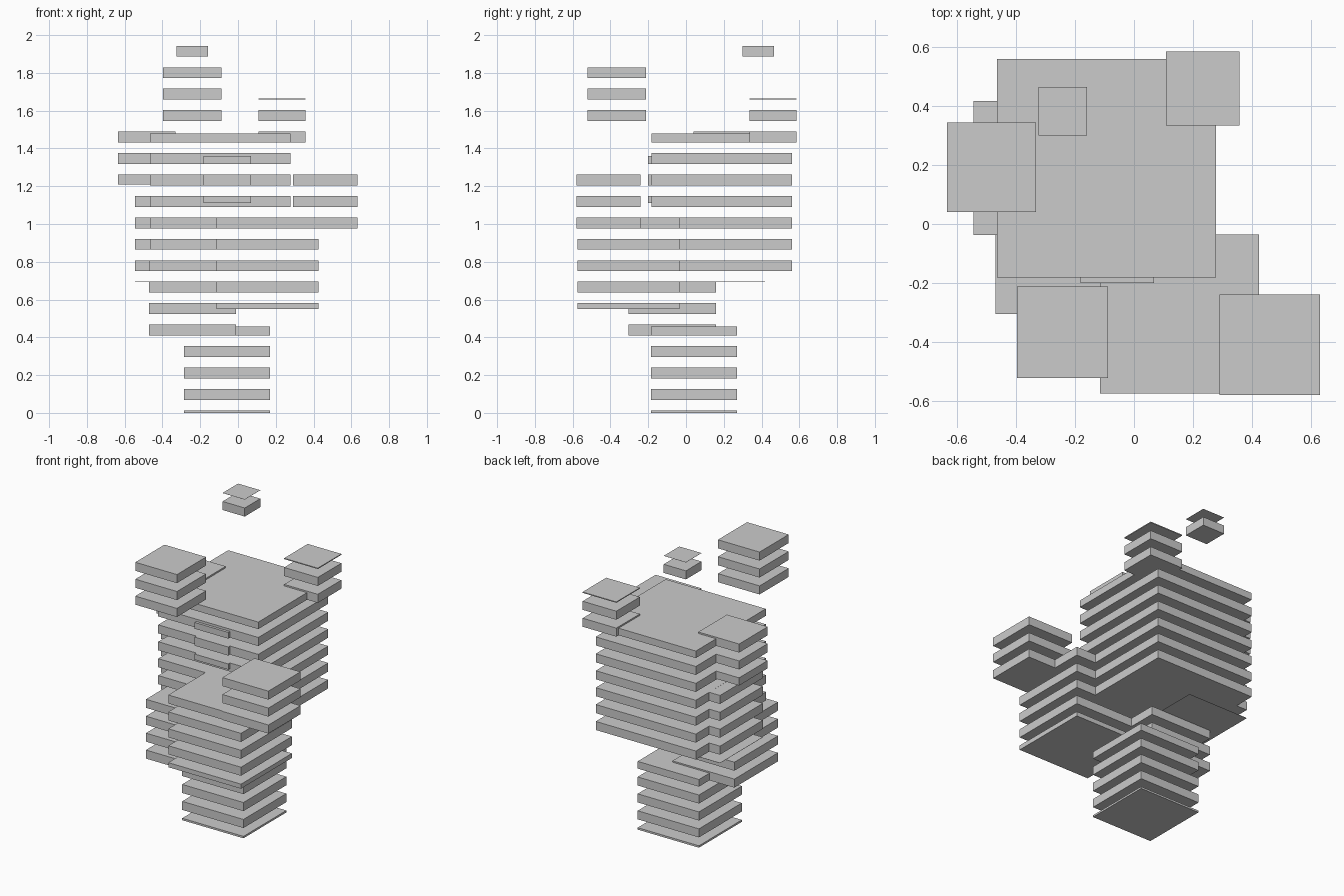
import bpy, bmesh
from mathutils import Matrix, Vector

if "Cube" in bpy.data.objects:
    bpy.data.objects.remove(bpy.data.objects["Cube"])

# Horizontal layers shared by every block: solid bands separated by gaps
PITCH, THICK, FIRST_TOP, LAYERS = 0.11355, 0.0575, 0.013, 19


def add_box(bm, lo, hi):
    lo, hi = Vector(lo), Vector(hi)
    size = hi - lo
    mat = Matrix.Translation((lo + hi) / 2) @ Matrix.Diagonal((*size, 1))
    bmesh.ops.create_cube(bm, size=1, matrix=mat)


def sliced_block(name, x, y, z):
    """A block reduced to the layers that fall inside its height."""
    bm = bmesh.new()
    for k in range(LAYERS):
        top = FIRST_TOP + k * PITCH
        z0, z1 = max(top - THICK, z[0]), min(top, z[1])
        if z1 - z0 > 0.0003:
            add_box(bm, (x[0], y[0], z0), (x[1], y[1], z1))
    mesh = bpy.data.meshes.new(name)
    bm.to_mesh(mesh)
    bm.free()
    bpy.context.collection.objects.link(bpy.data.objects.new(name, mesh))


# Name, x range, y range, z range of each block
blocks = [
    ("base_block", (-0.285, 0.17), (-0.185, 0.27), (0, 0.458)),
    ("lower_left_block", (-0.47, -0.01), (-0.305, 0.158), (0.405, 0.86)),
    ("lower_front_block", (-0.115, 0.425), (-0.575, -0.035), (0.55, 1.09)),
    ("main_block", (-0.465, 0.278), (-0.182, 0.56), (0.737, 1.479)),
    ("left_block", (-0.545, -0.09), (-0.037, 0.418), (0.693, 1.148)),
    ("upper_left_block", (-0.635, -0.332), (0.04, 0.344), (1.21, 1.513)),
    ("front_inset_block", (-0.182, 0.068), (-0.2, 0.05), (1.11, 1.36)),
    ("right_block", (0.29, 0.632), (-0.58, -0.24), (0.94, 1.28)),
    ("back_right_block", (0.108, 0.358), (0.335, 0.585), (1.415, 1.665)),
    ("upper_front_block", (-0.397, -0.088), (-0.522, -0.213), (1.525, 1.833)),
    ("top_block", (-0.325, -0.16), (0.3, 0.465), (1.837, 2.0)),
]
for b in blocks:
    sliced_block(*b)
